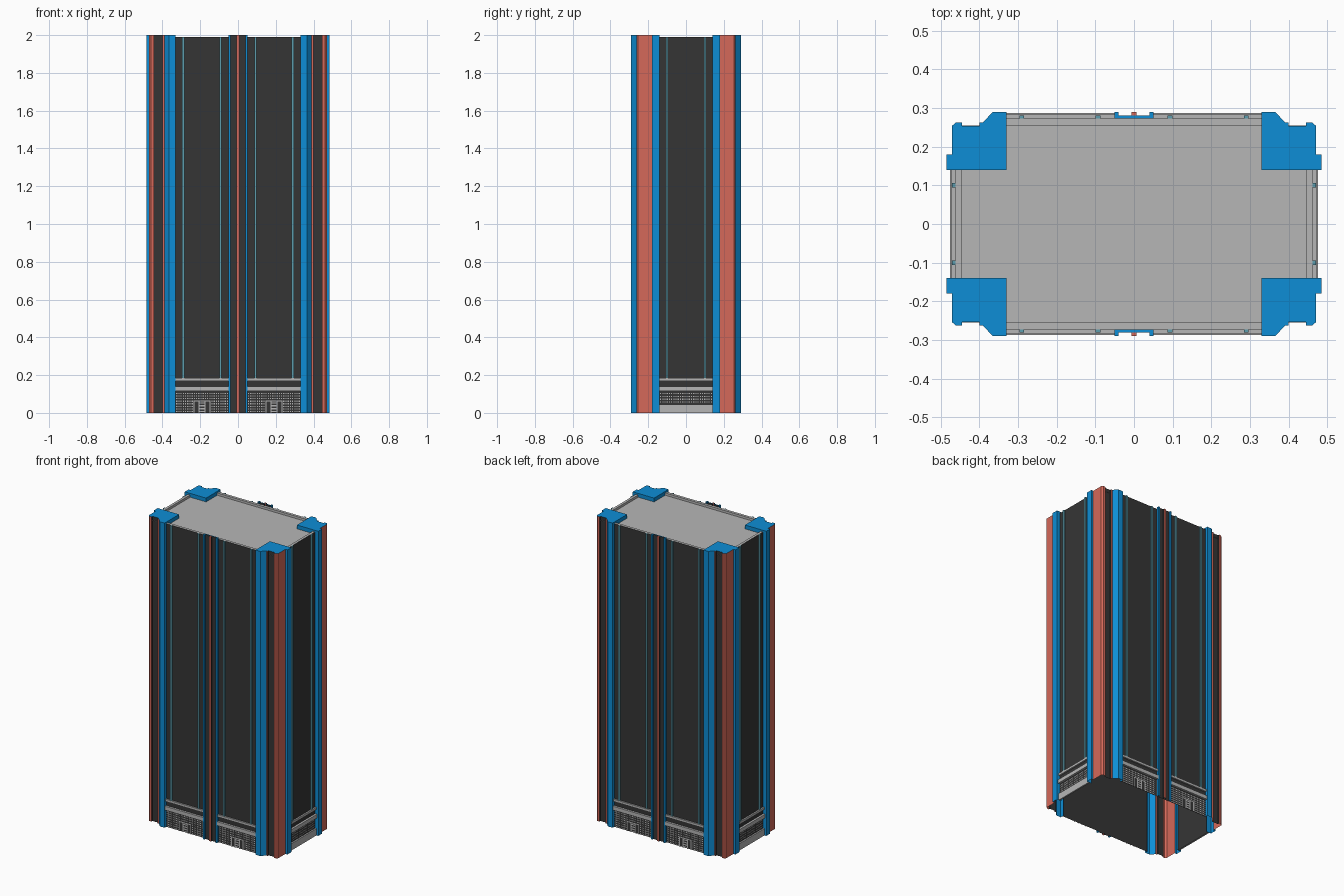
import bpy

if "Cube" in bpy.data.objects:
    bpy.data.objects.remove(bpy.data.objects["Cube"])

COLOURS = {
    "blue": (0.004, 0.27, 0.67), "red": (0.66, 0.14, 0.10), "dark": (0.036, 0.036, 0.036),
    "teal": (0.11, 0.34, 0.42), "grey": (0.47, 0.47, 0.47),
}
MATS = {}
for n, c in COLOURS.items():
    MATS[n] = bpy.data.materials.new(n)
    MATS[n].diffuse_color = (*c, 1)


class Part:
    """Collects flat faces for the front-right quarter, mirrored in x and y."""

    def __init__(self, name):
        self.name, self.verts, self.faces, self.cols = name, [], [], []

    def face(self, pts, col):
        i = len(self.verts)
        self.verts += pts
        self.faces.append(range(i, i + len(pts)))
        self.cols.append(col)

    def wall(self, a, b, z0, z1, col):
        self.face([(*a, z0), (*b, z0), (*b, z1), (*a, z1)], col)

    def strip(self, path, z0, z1, cols):
        for a, b, c in zip(path, path[1:], cols):
            self.wall(a, b, z0, z1, c)

    def flat(self, x0, x1, y0, y1, z, col):
        self.face([(x0, y0, z), (x1, y0, z), (x1, y1, z), (x0, y1, z)], col)

    def build(self):
        used = sorted(set(self.cols))
        me = bpy.data.meshes.new(self.name)
        me.from_pydata(self.verts, [], [tuple(f) for f in self.faces])
        for c in used:
            me.materials.append(MATS[c])
        for p, c in zip(me.polygons, self.cols):
            p.material_index = used.index(c)
        ob = bpy.data.objects.new(self.name, me)
        bpy.context.collection.objects.link(ob)
        m = ob.modifiers.new("mirror", 'MIRROR')
        m.use_axis = (True, True, False)
        m.use_mirror_merge = False


WF, WS = 0.273, 0.462          # front and side wall planes
TOP, RIM, ROOF = 2.0, 1.99, 1.975


def on_side(front):
    """Maps (along, out) on a wall to x, y; 'along' runs left to right seen from outside."""
    return (lambda a, d: (a, -WF - d)) if front else (lambda a, d: (WS + d, a))


# corner columns: open outer skin with blue caps
col = Part("corner_columns")
profile = [(0.33, -0.262), (0.33, -0.29), (0.365, -0.29), (0.39, -0.263), (0.40, -0.263),
           (0.40, -0.253), (0.445, -0.253), (0.445, -0.263), (0.46, -0.263), (0.47, -0.254),
           (0.47, -0.18), (0.485, -0.18), (0.485, -0.14), (0.45, -0.14)]
col.strip(profile, 0, TOP, ["blue", "blue", "blue", "red", "dark", "dark", "dark", "red",
                            "red", "red", "blue", "blue", "blue"])
col.face([(x, y, TOP) for x, y in profile + [(0.33, -0.14)]], "blue")
col.strip([(0.45, -0.14), (0.33, -0.14), (0.33, -0.262)], ROOF, TOP, ["blue"] * 2)
col.build()

# centre mullions on front and back
mul = Part("centre_mullions")
mul.strip([(0, -0.29), (0.007, -0.29), (0.007, -0.28), (0.04, -0.28), (0.04, -0.29),
           (0.05, -0.29), (0.05, -WF)], 0, TOP, ["red", "dark", "dark", "blue", "blue", "blue"])
mul.flat(0, 0.05, -0.28, -WF, TOP, "blue")
mul.flat(0.04, 0.05, -0.29, -0.28, TOP, "blue")
mul.flat(0, 0.007, -0.29, -0.28, TOP, "red")
mul.build()

# dark facade walls
walls = Part("facade_walls")
walls.wall((0, -WF), (0.33, -WF), 0, RIM, "dark")
walls.wall((WS, -0.14), (WS, 0), 0, RIM, "dark")
walls.build()

# thin teal vertical strips
fins = Part("facade_strips")
for front, centre in ((True, 0.093), (True, 0.29), (False, -0.1)):
    P = on_side(front)
    a, b = centre - 0.006, centre + 0.006
    fins.strip([P(a, 0), P(a, 0.008), P(b, 0.008), P(b, 0)], 0.185, RIM, ["teal"] * 3)
    fins.face([(*P(*q), RIM) for q in ((a, 0), (a, 0.008), (b, 0.008), (b, 0))], "teal")
fins.build()

# roof slab and low rim
roof = Part("roof")
roof.flat(0, 0.445, -0.255, 0, ROOF, "grey")
roof.flat(0, 0.33, -WF, -0.255, RIM, "grey")
roof.flat(0.445, WS, -0.14, 0, RIM, "grey")
roof.wall((0.33, -0.255), (0, -0.255), ROOF, RIM, "grey")
roof.wall((0.445, 0), (0.445, -0.14), ROOF, RIM, "grey")
roof.build()

# horizontal ledges round the base, with a plinth on the short sides
ledges = Part("base_ledges")


def ledge(front, a, b, z0, z1, d):
    P = on_side(front)
    ledges.wall(P(a, d), P(b, d), z0, z1, "grey")
    for z, s in ((z1, 1), (z0, -1)):
        q = [(a, 0), (a, d), (b, d), (b, 0)][::s]
        ledges.face([(*P(*k), z) for k in q], "grey")


for front, a, b in ((True, 0.05, 0.33), (False, -0.14, 0)):
    ledge(front, a, b, 0.17, 0.185, 0.010)
    ledge(front, a, b, 0.115, 0.14, 0.014)
ledge(False, -0.14, 0, 0, 0.045, 0.010)
ledges.build()

# grille of small grey tiles
grille = Part("base_grille")
DOOR = 0.19


def tiles(front, a0, a1, z0, z1, skip=lambda a, z: False):
    P = on_side(front)
    na, nz = round((a1 - a0) / 0.0115), round((z1 - z0) / 0.0145)
    for i in range(na):
        for j in range(nz):
            a = a0 + (i + 0.5) * (a1 - a0) / na
            z = z0 + (j + 0.5) * (z1 - z0) / nz
            if not skip(a, z):
                grille.wall(P(a - 0.003, 0.002), P(a + 0.003, 0.002), z - 0.003, z + 0.003, "grey")


tiles(True, 0.05, 0.33, 0.0, 0.11, lambda a, z: abs(a - DOOR) < 0.05 and z < 0.07)
tiles(False, -0.14, 0, 0.05, 0.11)
grille.build()

# doorways: pale frame with a ladder of glazing bars
doors = Part("doorways")
P = on_side(True)


def bar(a0, a1, z0, z1):
    doors.wall(P(DOOR + a0, 0.005), P(DOOR + a1, 0.005), z0, z1, "grey")


for s in (-1, 1):
    bar(s * 0.042 - 0.003, s * 0.042 + 0.003, 0, 0.066)
    bar(s * 0.016 - 0.003, s * 0.016 + 0.003, 0, 0.06)
bar(-0.039, 0.039, 0.06, 0.066)
for k in range(4):
    bar(-0.013, 0.013, 0.004 + k * 0.015, 0.011 + k * 0.015)
doors.build()

for m in bpy.data.materials:
    if m.users and not m.is_grease_pencil:
        m.use_nodes = True
        m.node_tree.nodes["Principled BSDF"].inputs["Base Color"].default_value = m.diffuse_color
